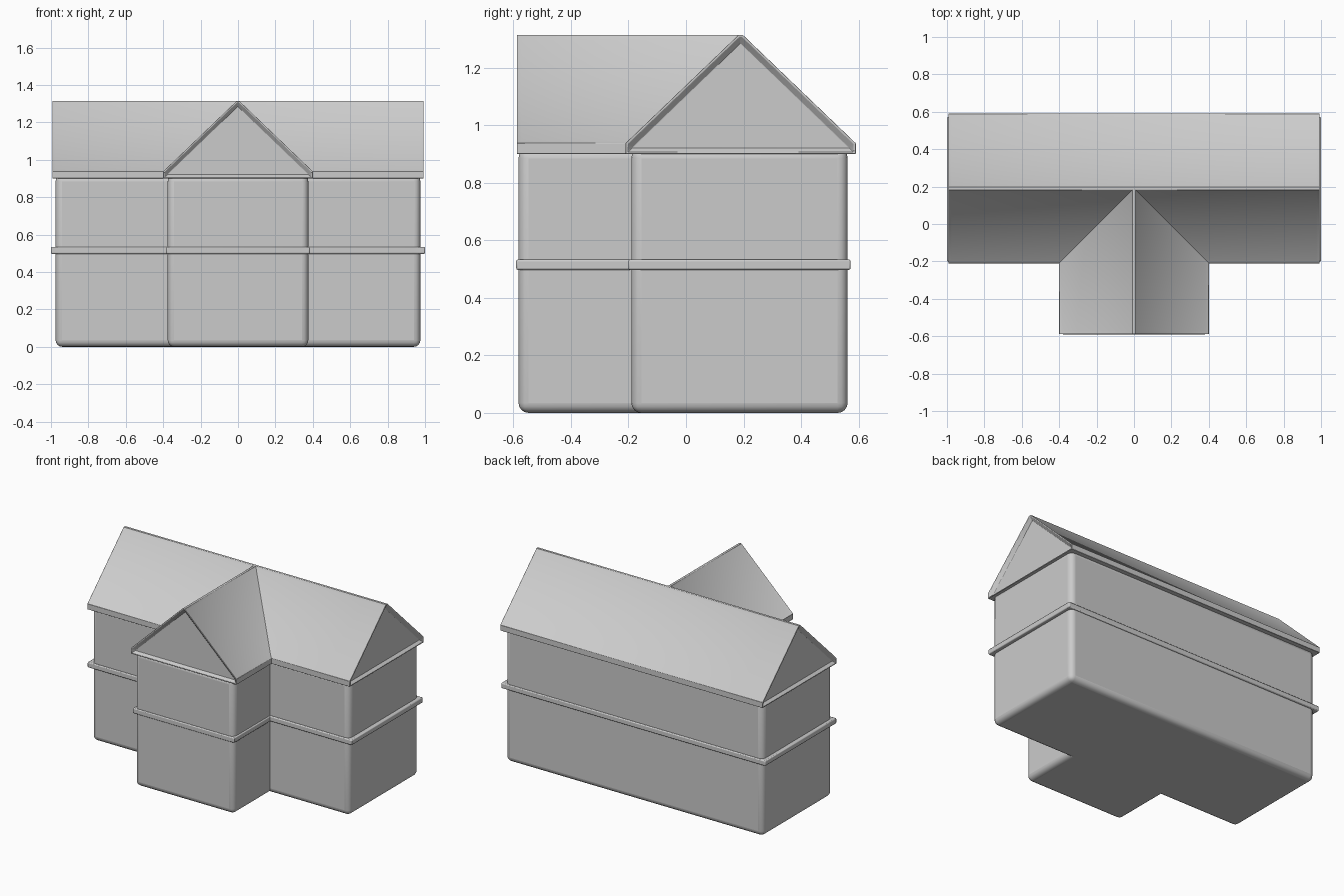
import bpy, bmesh
from math import radians
from mathutils import Matrix

if "Cube" in bpy.data.objects:
    bpy.data.objects.remove(bpy.data.objects["Cube"])


def finish(name, bm, bevel, segments):
    bmesh.ops.recalc_face_normals(bm, faces=bm.faces)
    mesh = bpy.data.meshes.new(name)
    bm.to_mesh(mesh)
    bm.free()
    ob = bpy.data.objects.new(name, mesh)
    bpy.context.collection.objects.link(ob)
    mod = ob.modifiers.new("soft_edges", 'BEVEL')
    mod.width, mod.segments = bevel, segments
    mod.limit_method = 'ANGLE'
    mod.angle_limit = radians(40)
    bpy.ops.object.select_all(action='DESELECT')
    ob.select_set(True)
    bpy.context.view_layer.objects.active = ob
    bpy.ops.object.shade_smooth_by_angle(angle=radians(35))
    return ob


def box(name, x, y, z, bevel, segments):
    bm = bmesh.new()
    bmesh.ops.create_cube(bm, size=1)
    for v in bm.verts:
        v.co = [r[0] + (c + 0.5) * (r[1] - r[0]) for c, r in zip(v.co, (x, y, z))]
    return finish(name, bm, bevel, segments)


def gable_roof(name, half, start, end, matrix):
    """Prism along local x with framed, slightly recessed slopes and gables."""
    bm = bmesh.new()
    profile = [(-half, 0.9), (half, 0.9), (half, 0.938),
               (0.008, 1.314), (-0.008, 1.314), (-half, 0.938)]
    a, b = ([bm.verts.new((x, y, z)) for y, z in profile] for x in (start, end))
    bm.faces.new(a)
    bm.faces.new(b)
    n = len(profile)
    for i in range(n):
        j = (i + 1) % n
        bm.faces.new((a[i], a[j], b[j], b[i]))
    bmesh.ops.recalc_face_normals(bm, faces=bm.faces)
    bm.normal_update()
    slopes = [f for f in bm.faces if 0.5 < f.normal.z < 0.95]
    gables = [f for f in bm.faces if abs(f.normal.x) > 0.9]
    # thin rims around each panel
    bmesh.ops.inset_individual(bm, faces=slopes, thickness=0.025, depth=-0.008)
    bmesh.ops.inset_region(bm, faces=gables, thickness=0.008)
    bmesh.ops.inset_region(bm, faces=gables, thickness=0.022, depth=-0.02)
    bm.transform(matrix)
    return finish(name, bm, 0.003, 1)


# walls
box("main_walls", (-0.975, 0.975), (-0.19, 0.562), (0, 0.92), 0.035, 4)
box("wing_walls", (-0.376, 0.376), (-0.582, 0.1), (0, 0.92), 0.035, 4)

# storey bands
box("main_band", (-1, 1), (-0.2, 0.572), (0.497, 0.533), 0.006, 2)
box("wing_band", (-0.384, 0.384), (-0.59, 0.1), (0.497, 0.533), 0.006, 2)

# roofs
gable_roof("main_roof", 0.4, -0.993, 0.993, Matrix.Translation((0, 0.19, 0)))
gable_roof("wing_roof", 0.4, -0.588, 0.19, Matrix.Rotation(radians(90), 4, 'Z'))
